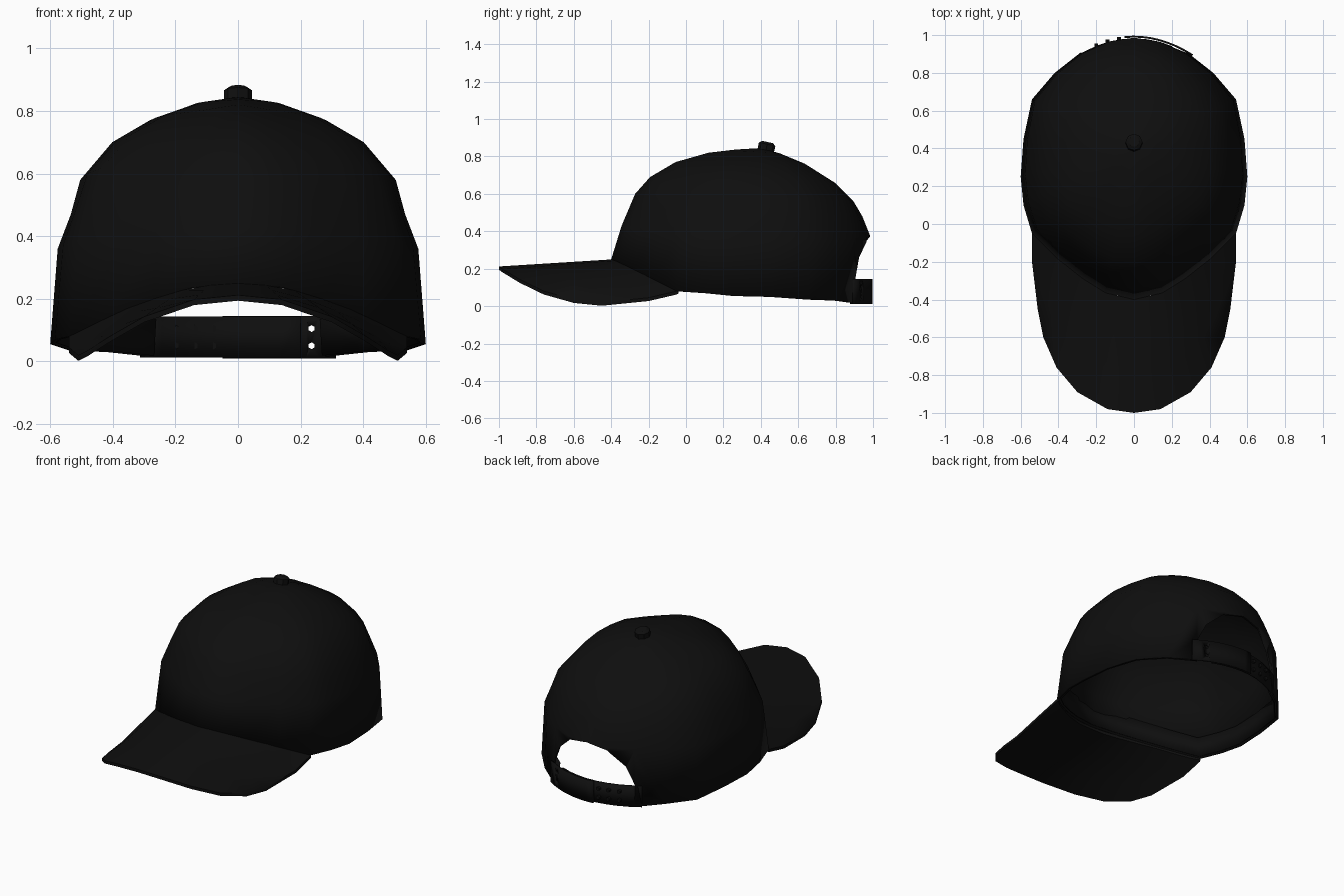
import bpy, bmesh, math
from mathutils import Vector

if "Cube" in bpy.data.objects:
    bpy.data.objects.remove(bpy.data.objects["Cube"])

mat = bpy.data.materials.new("black fabric")
mat.diffuse_color = (0.0045, 0.0045, 0.0045, 1)
mat.use_nodes = True
mat.node_tree.nodes["Principled BSDF"].inputs["Base Color"].default_value = mat.diffuse_color


def finish(name, bm, thick=0.0, angle=50):
    """Turn a bmesh into an object, optionally thickened inward."""
    bmesh.ops.recalc_face_normals(bm, faces=bm.faces[:])
    me = bpy.data.meshes.new(name)
    bm.to_mesh(me)
    bm.free()
    me.materials.append(mat)
    ob = bpy.data.objects.new(name, me)
    bpy.context.collection.objects.link(ob)
    bpy.context.view_layer.objects.active = ob
    ob.select_set(True)
    bpy.ops.object.shade_smooth_by_angle(angle=math.radians(angle))
    ob.select_set(False)
    if thick:
        m = ob.modifiers.new("thickness", 'SOLIDIFY')
        m.thickness = thick
        m.offset = -1
    return ob


def grid(bm, rows, closed=False):
    """Skin quads between rows of points."""
    vs = [[bm.verts.new(p) for p in r] for r in rows]
    for a, b in zip(vs, vs[1:]):
        n = len(a)
        for i in range(n if closed else n - 1):
            j = (i + 1) % n
            bm.faces.new((a[i], a[j], b[j], b[i]))
    return vs


def cut(ob, cutter):
    m = ob.modifiers.new("cut", 'BOOLEAN')
    m.operation = 'DIFFERENCE'
    m.solver = 'EXACT'
    m.object = cutter
    cutter.hide_render = True
    cutter.hide_viewport = True
    bpy.context.view_layer.update()
    dg = bpy.context.evaluated_depsgraph_get()
    me = bpy.data.meshes.new_from_object(ob.evaluated_get(dg))
    ob.modifiers.clear()
    ob.data = me
    bpy.data.objects.remove(cutter)


def mirror_line(half):
    """Half outline (starting on x=0) to a full left-to-right line."""
    return [Vector((-p[0], p[1], p[2])) for p in half[:0:-1]] + [Vector(p) for p in half]


# crown: base outline from front centre to back centre
base = [(0, -.40, .25), (.15, -.365, .237), (.27, -.29, .20), (.41, -.18, .145),
        (.54, -.05, .08), (.585, .10, .07), (.6, .25, .055), (.585, .45, .05),
        (.54, .66, .035), (.42, .80, .03), (.28, .91, .015), (.14, .97, .01), (0, .99, .01)]
# (height, reach) up the front, side and back
front = [(.43, .93), (.60, .84), (.69, .74), (.77, .57), (.82, .35), (.837, .17)]
side = [(.36, .96), (.47, .89), (.58, .84), (.70, .67), (.77, .47), (.825, .22)]
back = [(.37, .995), (.48, .92), (.56, .84), (.66, .67), (.76, .40), (.815, .17)]
apex = Vector((0, .40, .845))


def crown_point(i, k):
    f = i / 6
    a, b, t = (front, side, f) if f < 1 else (side, back, f - 1)
    z = a[k][0] * (1 - t) + b[k][0] * t
    r = a[k][1] * (1 - t) + b[k][1] * t
    return (base[i][0] * r, apex.y + (base[i][1] - apex.y) * r, z)


def ring(half):
    return [Vector(p) for p in half] + [Vector((-p[0], p[1], p[2])) for p in half[-2:0:-1]]


bm = bmesh.new()
rows = [ring(base)] + [ring([crown_point(i, k) for i in range(13)]) for k in range(6)]
vs = grid(bm, rows, closed=True)
top = bm.verts.new(apex)
last = vs[-1]
for i in range(len(last)):
    bm.faces.new((last[i], last[(i + 1) % len(last)], top))
crown = finish("crown", bm, 0.012)

# arched opening at the back of the crown
arch = mirror_line([(0, .6, .375), (.13, .6, .35), (.23, .6, .26), (.28, .6, .15), (.28, .6, -.05)])
bm = bmesh.new()
f = bm.faces.new([bm.verts.new(p) for p in arch])
ext = bmesh.ops.extrude_face_region(bm, geom=[f])
bmesh.ops.translate(bm, vec=(0, .7, 0), verts=[v for v in ext['geom'] if isinstance(v, bmesh.types.BMVert)])
cut(crown, finish("opening_cutter", bm))

# brim: ruled between the crown edge and its outer edge
inner = [(0, -.39, .25), (.09, -.38, .243), (.18, -.34, .227), (.27, -.28, .20),
         (.36, -.21, .168), (.45, -.13, .125), (.5, -.08, .10), (.535, -.04, .085)]
outer = [(0, -1, .212), (.14, -.98, .198), (.30, -.89, .143), (.41, -.76, .08),
         (.48, -.60, .035), (.51, -.45, .02), (.54, -.2, .045), (.54, -.05, .08)]
a, b = mirror_line(inner), mirror_line(outer)
bm = bmesh.new()
rows = [[p.lerp(q, t) for p, q in zip(a, b)] for t in (0, .33, .67, 1)]
up = grid(bm, rows)
low = grid(bm, [[p - Vector((0, 0, .018)) for p in r] for r in rows])


def border(v):
    return v[0] + [r[-1] for r in v[1:]] + v[-1][-2::-1] + [r[0] for r in v[-2:0:-1]]


bu, bl = border(up), border(low)
for i in range(len(bu)):
    j = (i + 1) % len(bu)
    bm.faces.new((bu[i], bu[j], bl[j], bl[i]))
finish("brim", bm)

# sweatband inside the lower edge, open at the back
band = mirror_line(base[:11])


def inset(p, dz, s):
    return Vector((p.x * s, .3 + (p.y - .3) * s, p.z + dz))


bm = bmesh.new()
grid(bm, [[inset(p, .004, .97) for p in band], [inset(p, .12, .945) for p in band]])
finish("sweatband", bm, 0.006)

# top button
bm = bmesh.new()
sides = 8
grid_rows = []
for r, z in ((.045, -.03), (.045, .018), (.028, .03)):
    grid_rows.append([Vector((r * math.cos(t * math.tau / sides), r * math.sin(t * math.tau / sides), z))
                      for t in range(sides)])
vs = grid(bm, grid_rows, closed=True)
bm.faces.new(vs[-1])
button = finish("top_button", bm, angle=30)
button.location = (0, .43, .848)
button.rotation_euler = (math.radians(-12), 0, 0)


# adjustable strap: two overlapping curved halves
def back_y(x):
    return .992 - 1.02 * x * x


def strap(name, x0, x1, offset, z0, z1):
    bm = bmesh.new()
    xs = [x0 + (x1 - x0) * i / 8 for i in range(9)]
    grid(bm, [[Vector((x, back_y(x) - offset, z)) for x in xs] for z in (z0, z1)])
    ob = finish(name, bm)
    m = ob.modifiers.new("thickness", 'SOLIDIFY')
    m.thickness = .01
    m.offset = 0
    return ob


def pegs(name, xs, radius, length, offset):
    bm = bmesh.new()
    for x in xs:
        for z in (.05, .105):
            res = bmesh.ops.create_cone(bm, cap_ends=True, segments=6, radius1=radius,
                                        radius2=radius, depth=length)
            for v in res['verts']:
                c = v.co.copy()
                v.co = (x + c.x, back_y(x) - offset + c.z, z + c.y)
    return finish(name, bm, angle=30)


outer_strap = strap("strap_outer", -.05, .31, 0, .01, .145)
cut(outer_strap, pegs("hole_cutter", (.235,), .011, .1, 0))
strap("strap_inner", -.31, .2, .014, .012, .143)
pegs("strap_pegs", (-.2, -.14, -.08), .012, .024, .008)
